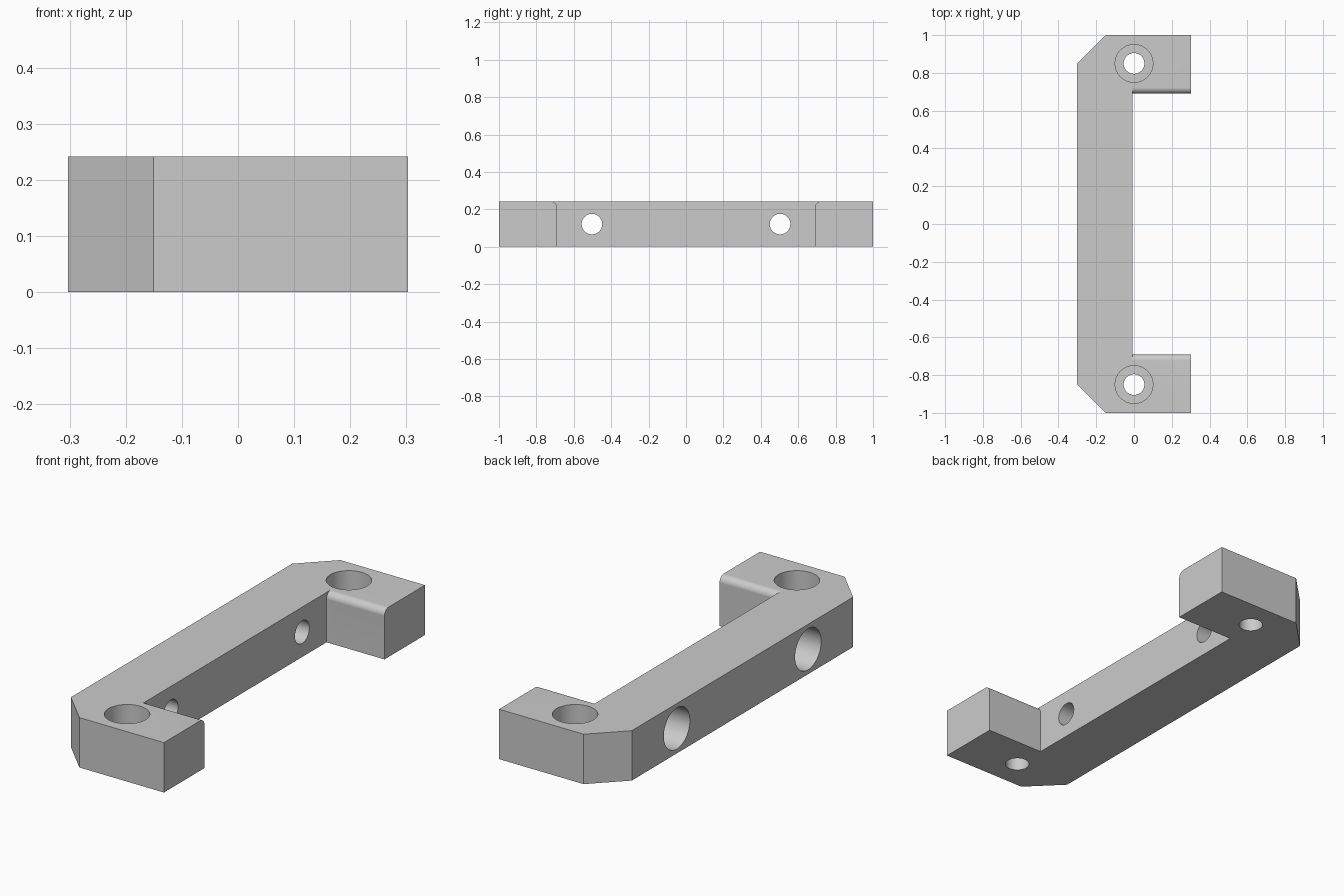
import bpy
import bmesh
from math import radians
from mathutils import Matrix, Vector

if "Cube" in bpy.data.objects:
    bpy.data.objects.remove(bpy.data.objects["Cube"])

HEIGHT = 0.242      # thickness of the bracket
HALF_X = 0.303
INNER_X = -0.008    # inner wall of the spine
INNER_Y = 0.69      # inner wall of the arms
CHAMFER = 0.152
BORE_R, HOLE_R = 0.1, 0.055

grey = bpy.data.materials.new("plain grey")
grey.use_nodes = True
colour = (0.6, 0.6, 0.6, 1)
grey.diffuse_color = colour
grey.node_tree.nodes["Principled BSDF"].inputs["Base Color"].default_value = colour


def make_object(name, bm):
    mesh = bpy.data.meshes.new(name)
    bm.to_mesh(mesh)
    bm.free()
    mesh.materials.append(grey)
    obj = bpy.data.objects.new(name, mesh)
    bpy.context.collection.objects.link(obj)
    return obj


# C-shaped body, outlined from half a profile mirrored in y
half = [(-HALF_X, 1 - CHAMFER), (-HALF_X + CHAMFER, 1), (HALF_X, 1),
        (HALF_X, INNER_Y), (INNER_X, INNER_Y)]
outline = half + [(x, -y) for x, y in reversed(half)]
bm = bmesh.new()
base = bm.faces.new([bm.verts.new((x, y, 0)) for x, y in outline])
top = bmesh.ops.extrude_face_region(bm, geom=[base])["geom"]
bmesh.ops.translate(bm, vec=(0, 0, HEIGHT),
                    verts=[v for v in top if isinstance(v, bmesh.types.BMVert)])
bmesh.ops.recalc_face_normals(bm, faces=bm.faces)
body = make_object("bracket_body", bm)


# Rounded bit that trims the top inner edge of an arm
def edge_cutter(side, r=0.032):
    bm = bmesh.new()
    size = (HALF_X - INNER_X + 0.1, r + 0.05, r + 0.05)
    centre = Vector((INNER_X + size[0] / 2, INNER_Y + r - size[1] / 2,
                     HEIGHT - r + size[2] / 2))
    bmesh.ops.create_cube(bm, size=1, matrix=Matrix.Translation(centre)
                          @ Matrix.Diagonal((*size, 1)))
    block = make_object("edge_cutter", bm)
    bm = bmesh.new()
    rod = Matrix.Translation((0, INNER_Y + r, HEIGHT - r)) @ Matrix.Rotation(radians(90), 4, "Y")
    bmesh.ops.create_cone(bm, cap_ends=True, segments=48, radius1=r, radius2=r,
                          depth=2, matrix=rod)
    cut(block, make_object("edge_rod", bm))
    if side < 0:
        block.data.transform(Matrix.Scale(-1, 4, (0, 1, 0)))
        block.data.flip_normals()
    return block


# Counterbored hole whose mouth is at the given point
def bore_cutters(mouth, inward, depth):
    inward = Vector(inward)
    turn = inward.to_track_quat("Z", "Y").to_matrix().to_4x4()
    for radius, reach in ((BORE_R, depth), (HOLE_R, 0.5)):
        bm = bmesh.new()
        length = reach + 0.05
        middle = Vector(mouth) + inward * (reach - length / 2)
        bmesh.ops.create_cone(bm, cap_ends=True, segments=64, radius1=radius,
                              radius2=radius, depth=length,
                              matrix=Matrix.Translation(middle) @ turn)
        yield make_object("bore_cutter", bm)


def cut(target, cutter):
    cutter.hide_render = True
    mod = target.modifiers.new("cut", "BOOLEAN")
    mod.operation = "DIFFERENCE"
    mod.solver = "EXACT"
    mod.object = cutter
    bpy.context.view_layer.objects.active = target
    bpy.ops.object.modifier_apply(modifier=mod.name)
    bpy.data.objects.remove(cutter)


for side in (-1, 1):
    cut(body, edge_cutter(side))
    # Vertical bolt hole in the arm, horizontal bolt hole in the spine
    for cutter in bore_cutters((0, side * 0.85, HEIGHT), (0, 0, -1), 0.121):
        cut(body, cutter)
    for cutter in bore_cutters((-HALF_X, side * 0.503, HEIGHT / 2), (1, 0, 0), 0.15):
        cut(body, cutter)

# Smooth bores and rounded edges, crisp corners
bpy.ops.object.select_all(action="DESELECT")
body.select_set(True)
bpy.context.view_layer.objects.active = body
bpy.ops.object.shade_smooth_by_angle(angle=radians(30))
